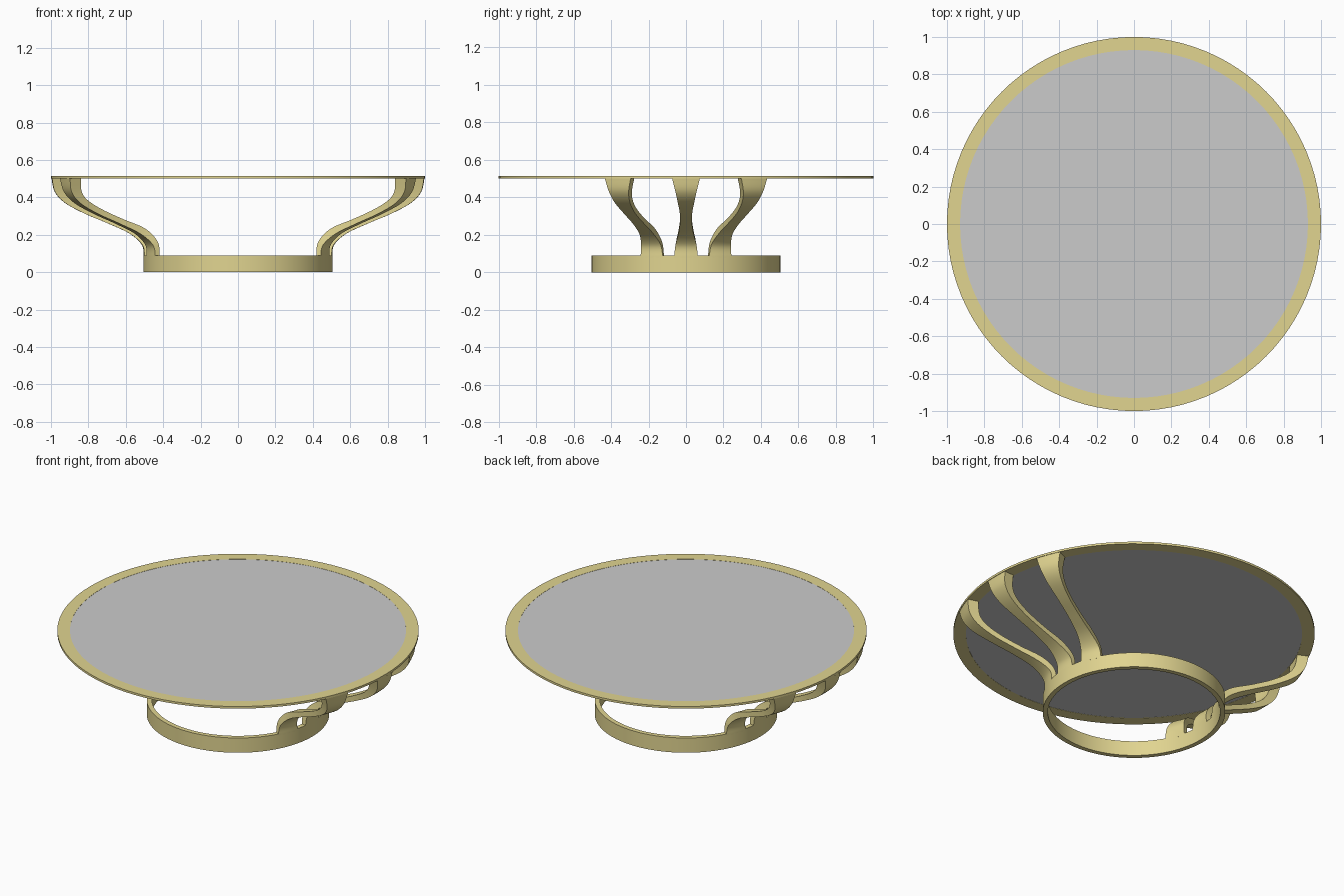
import bpy, bmesh
from math import sin, cos, pi, radians

if "Cube" in bpy.data.objects:
    bpy.data.objects.remove(bpy.data.objects["Cube"])

brass = bpy.data.materials.new("brass")
brass.diffuse_color = (0.75, 0.66, 0.28, 1)
brass.use_nodes = True
brass.node_tree.nodes["Principled BSDF"].inputs["Base Color"].default_value = brass.diffuse_color


def finish(name, bm, mat=None):
    bmesh.ops.recalc_face_normals(bm, faces=bm.faces)
    me = bpy.data.meshes.new(name)
    bm.to_mesh(me)
    bm.free()
    ob = bpy.data.objects.new(name, me)
    bpy.context.collection.objects.link(ob)
    if mat:
        me.materials.append(mat)
    bpy.ops.object.select_all(action='DESELECT')
    bpy.context.view_layer.objects.active = ob
    ob.select_set(True)
    bpy.ops.object.shade_smooth_by_angle(angle=radians(35))
    return ob


def skin(bm, loops, closed):
    """Bridge successive vertex loops with quads; cap the ends unless closed."""
    n = len(loops[0])
    for i in range(len(loops) if closed else len(loops) - 1):
        a, b = loops[i], loops[(i + 1) % len(loops)]
        for j in range(n):
            k = (j + 1) % n
            bm.faces.new((a[j], a[k], b[k], b[j]))
    if not closed:
        bm.faces.new(loops[0])
        bm.faces.new(loops[-1])


def ring(name, r_in, r_out, z0, z1, n=96):
    bm = bmesh.new()
    loops = []
    for i in range(n):
        c, s = cos(2 * pi * i / n), sin(2 * pi * i / n)
        loops.append([bm.verts.new((r * c, r * s, z)) for r, z in
                      ((r_in, z0), (r_out, z0), (r_out, z1), (r_in, z1))])
    skin(bm, loops, True)
    return finish(name, bm, brass)


def smooth_path(pts, steps=6):
    """Catmull-Rom interpolation of the leg stations."""
    p = [pts[0]] + pts + [pts[-1]]
    out = []
    for i in range(1, len(p) - 2):
        for s in range(steps):
            t = s / steps
            out.append([0.5 * (2 * b + (c - a) * t + (2 * a - 5 * b + 4 * c - d) * t * t
                               + (3 * b - a - 3 * c + d) * t ** 3)
                        for a, b, c, d in zip(*p[i - 1:i + 3])])
    return out + [pts[-1]]


# Leg stations: outer r, outer z, inner r, inner z, half angle in degrees
STATIONS = smooth_path([
    (0.505, 0.08, 0.477, 0.08, 7.3),
    (0.513, 0.144, 0.484, 0.16, 6.3),
    (0.578, 0.205, 0.548, 0.232, 4.0),
    (0.690, 0.258, 0.672, 0.283, 2.7),
    (0.820, 0.313, 0.795, 0.336, 2.3),
    (0.925, 0.370, 0.885, 0.388, 2.7),
    (0.980, 0.430, 0.922, 0.437, 3.3),
    (0.997, 0.503, 0.932, 0.503, 4.3),
])


def leg(name, angle):
    bm = bmesh.new()
    loops = []
    across = [-1, -0.5, 0, 0.5, 1]
    for ro, zo, ri, zi, half in STATIONS:
        sec = [(ro, zo, u) for u in across] + [(ri, zi, u) for u in reversed(across)]
        loop = []
        for r, z, u in sec:
            a = radians(angle + u * half)
            loop.append(bm.verts.new((r * cos(a), r * sin(a), z)))
        loops.append(loop)
    skin(bm, loops, False)
    finish(name, bm, brass)


# Base hoop and table rim
ring("base_ring", 0.477, 0.505, 0.0, 0.09)
ring("top_rim", 0.93, 1.0, 0.50, 0.513)

# Inset table top
bm = bmesh.new()
bmesh.ops.create_cone(bm, cap_ends=True, segments=96, radius1=0.931, radius2=0.931, depth=0.011)
bmesh.ops.translate(bm, verts=bm.verts, vec=(0, 0, 0.5065))
finish("table_top", bm)

# Three curved legs on each side
for side, base in (("right", 0), ("left", 180)):
    for pos, off in (("a", -21.5), ("b", 0), ("c", 21.5)):
        leg(f"leg_{side}_{pos}", base + off)
